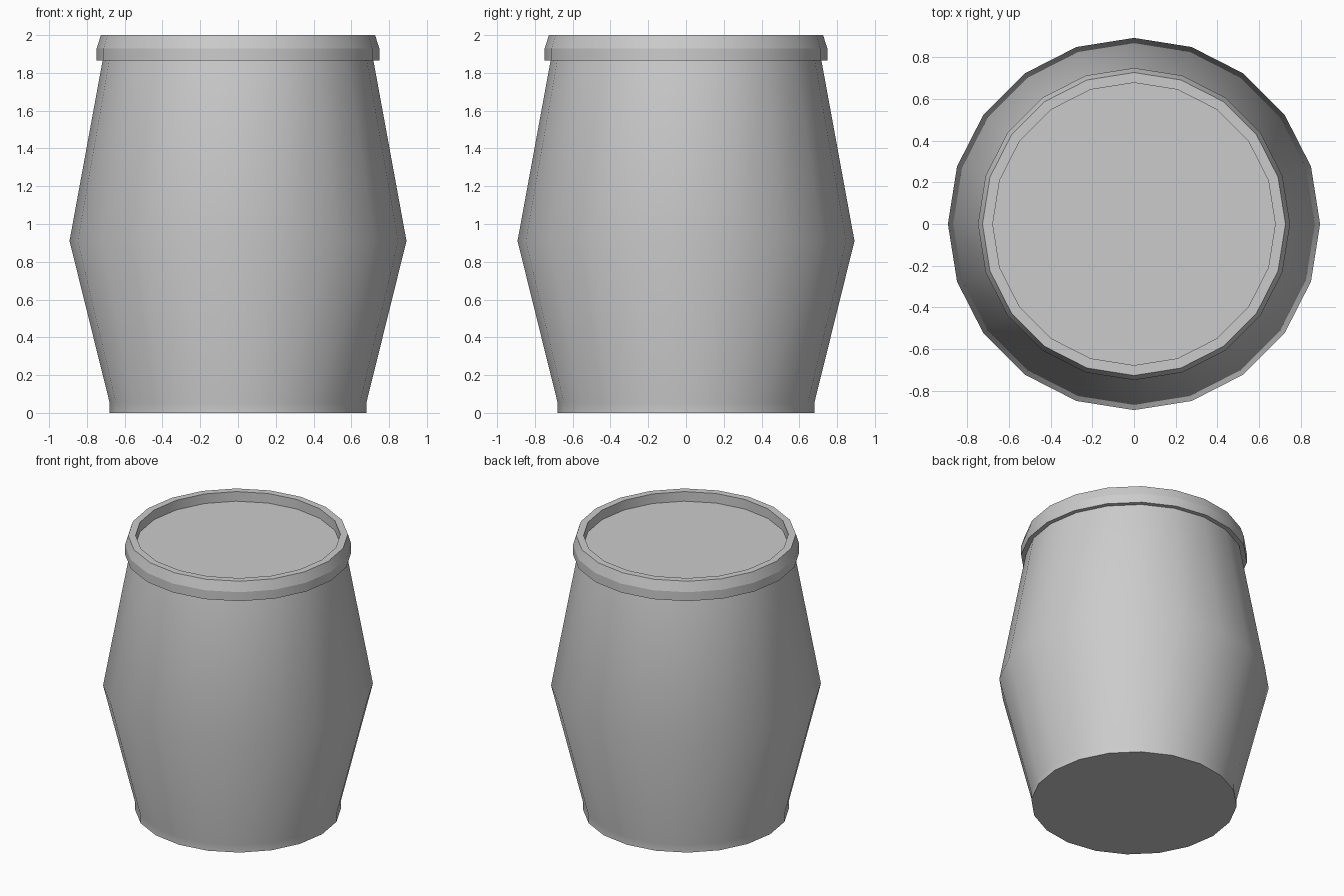
import bpy, bmesh, math

if "Cube" in bpy.data.objects:
    bpy.data.objects.remove(bpy.data.objects["Cube"])

SIDES = 20


def lathe(name, profile, sharp_rings=(), cap_start=False, cap_end=False):
    """Spin an (r, z) profile, listed bottom-outside to top, around z."""
    bm = bmesh.new()
    rings = []
    for r, z in profile:
        rings.append([bm.verts.new((r * math.cos(2 * math.pi * i / SIDES),
                                    r * math.sin(2 * math.pi * i / SIDES), z))
                      for i in range(SIDES)])
    for a, b in zip(rings, rings[1:]):
        for i in range(SIDES):
            j = (i + 1) % SIDES
            bm.faces.new((a[i], a[j], b[j], b[i]))
    if cap_start:
        bm.faces.new(rings[0][::-1])
    if cap_end:
        bm.faces.new(rings[-1])
    for k in sharp_rings:
        for i in range(SIDES):
            bm.edges.get((rings[k][i], rings[k][(i + 1) % SIDES])).smooth = False
    mesh = bpy.data.meshes.new(name)
    bm.to_mesh(mesh)
    bm.free()
    ob = bpy.data.objects.new(name, mesh)
    bpy.context.collection.objects.link(ob)
    bpy.ops.object.select_all(action='DESELECT')
    ob.select_set(True)
    bpy.context.view_layer.objects.active = ob
    bpy.ops.object.shade_smooth_by_angle(angle=math.radians(30))
    return ob


# Barrel: foot, belly, shoulder, overhanging rim and recessed lid
lathe("barrel", [
    (0.68, 0.0), (0.68, 0.055), (0.892, 0.91), (0.717, 1.865),
    (0.748, 1.865), (0.748, 1.93), (0.726, 2.0),
    (0.677, 2.0), (0.677, 1.93),
], sharp_rings=(5,), cap_start=True, cap_end=True)
